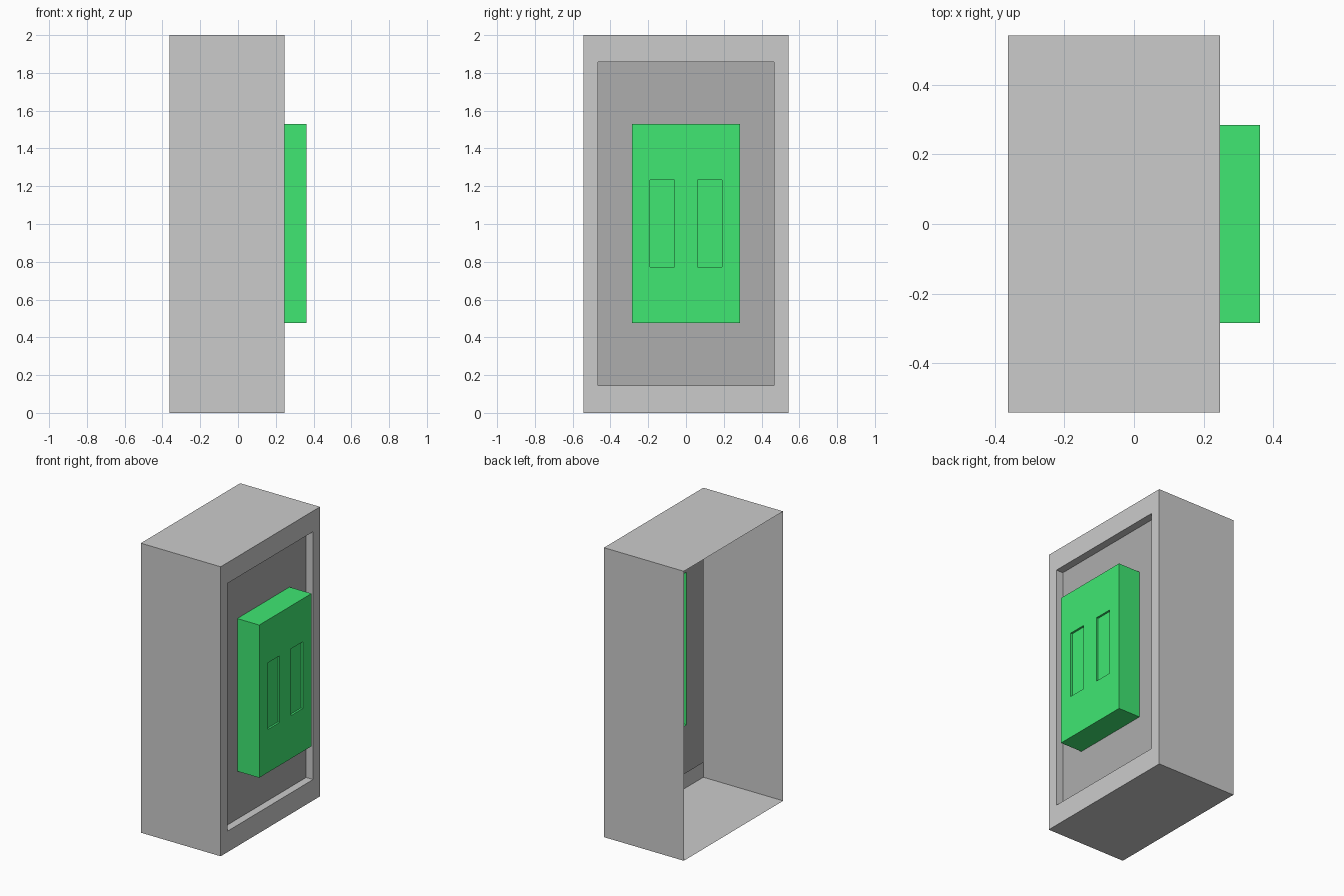
import bpy
import bmesh

if "Cube" in bpy.data.objects:
    bpy.data.objects.remove(bpy.data.objects["Cube"])


def material(name, rgb):
    mat = bpy.data.materials.new(name)
    mat.diffuse_color = (*rgb, 1.0)
    mat.use_nodes = True
    mat.node_tree.nodes["Principled BSDF"].inputs["Base Color"].default_value = mat.diffuse_color
    return mat


def sleeve(name, loops, cap=False, mat=None):
    """Bridge rectangles (x, (y0, y1, z0, z1)) in order; optionally close the last."""
    bm = bmesh.new()
    rings = []
    for x, (y0, y1, z0, z1) in loops:
        corners = ((y0, z0), (y1, z0), (y1, z1), (y0, z1))
        rings.append([bm.verts.new((x, y, z)) for y, z in corners])
    for a, b in zip(rings, rings[1:]):
        for i in range(4):
            j = (i + 1) % 4
            bm.faces.new((a[i], a[j], b[j], b[i]))
    if cap:
        bm.faces.new(rings[-1])
    mesh = bpy.data.meshes.new(name)
    bm.to_mesh(mesh)
    bm.free()
    if mat:
        mesh.materials.append(mat)
    obj = bpy.data.objects.new(name, mesh)
    bpy.context.collection.objects.link(obj)
    return obj


dark = material("dark_grey", (0.42, 0.42, 0.42))
green = material("green", (0.05, 0.80, 0.17))

# Depths along x and rectangles in the y-z plane
BACK, FRONT, PANEL, FACE, SLOT = -0.363, 0.247, 0.194, 0.362, 0.348
outer = (-0.542, 0.542, 0.0, 2.0)
opening = (-0.467, 0.467, 0.145, 1.857)
block = (-0.285, 0.285, 0.475, 1.53)

# Thin casing, open at the back, with front frame and recess walls
sleeve("casing", [(BACK, outer), (FRONT, outer), (FRONT, opening), (PANEL, opening)])

# Dark recessed panel around the block
sleeve("recessed_panel", [(PANEL, opening), (PANEL, block)], mat=dark)

# Hollow raised block
sleeve("block_sides", [(PANEL, block), (FACE, block)], mat=green)

# Block front: two halves, each with a shallow slot
for side, half_y, slot_y in (("left", (-0.285, 0.0), (-0.19, -0.062)),
                             ("right", (0.0, 0.285), (0.062, 0.19))):
    half = (*half_y, 0.475, 1.53)
    slot = (*slot_y, 0.772, 1.233)
    sleeve("block_front_" + side, [(FACE, half), (FACE, slot), (SLOT, slot)],
           cap=True, mat=green)
